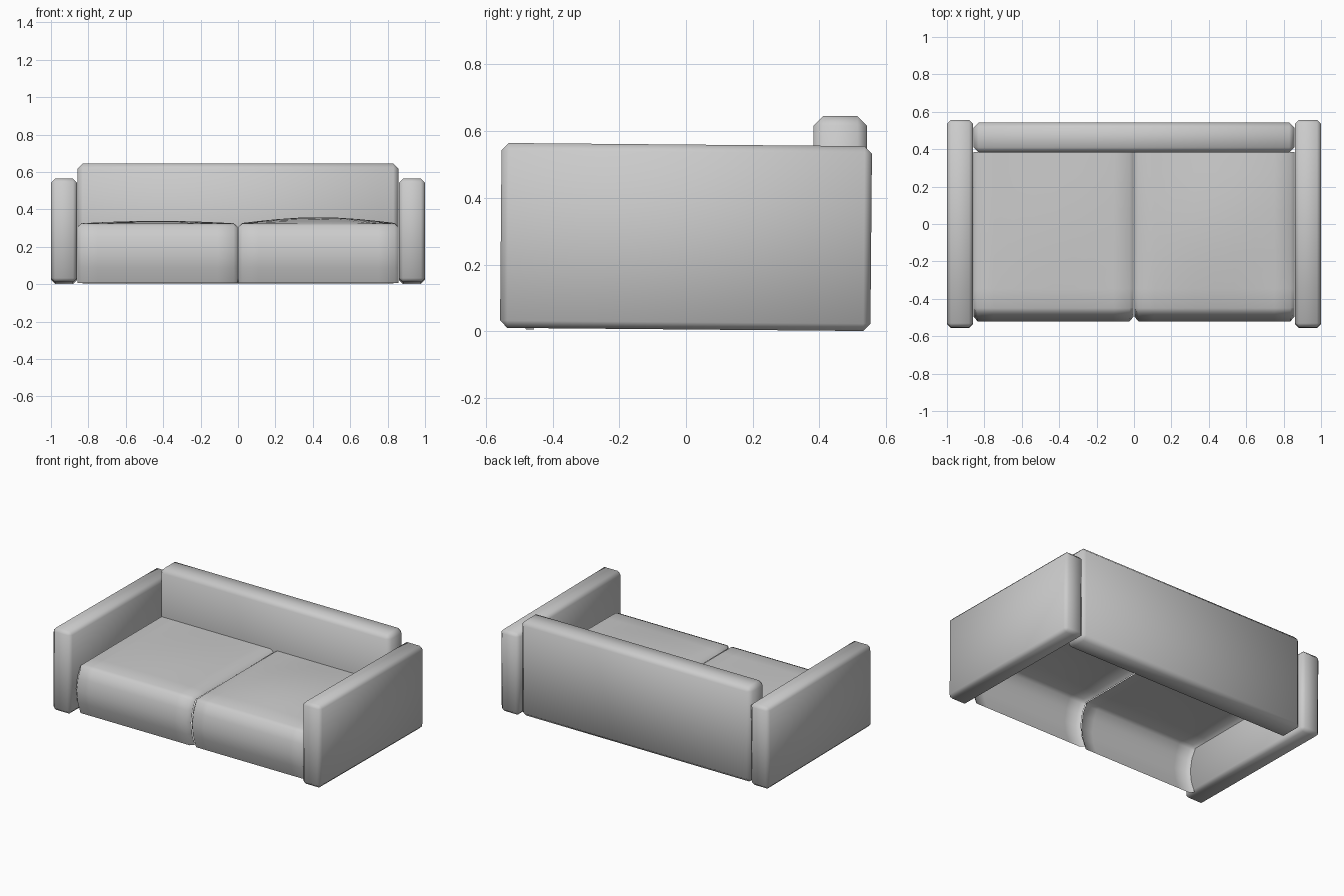
import bpy
import bmesh
from math import sin, pi, radians

cube = bpy.data.objects.get("Cube")
if cube:
    bpy.data.objects.remove(cube, do_unlink=True)

# One upholstery colour
fabric = bpy.data.materials.new("grey_fabric")
fabric.use_nodes = True
GREY = (0.6, 0.6, 0.6, 1)
fabric.diffuse_color = GREY
fabric.node_tree.nodes["Principled BSDF"].inputs["Base Color"].default_value = GREY


def finish(name, bm):
    mesh = bpy.data.meshes.new(name)
    bm.to_mesh(mesh)
    bm.free()
    mesh.materials.append(fabric)
    mesh.shade_smooth()
    obj = bpy.data.objects.new(name, mesh)
    bpy.context.collection.objects.link(obj)
    return obj


def padded_block(name, low, high, chamfer):
    """Box between two corners with soft chamfered edges."""
    bm = bmesh.new()
    bmesh.ops.create_cube(bm, size=1)
    size = [b - a for a, b in zip(low, high)]
    bmesh.ops.scale(bm, vec=size, verts=bm.verts)
    bmesh.ops.bevel(bm, geom=bm.edges[:], offset=chamfer, segments=1,
                    profile=0.5, affect='EDGES')
    obj = finish(name, bm)
    obj.location = [(a + b) / 2 for a, b in zip(low, high)]
    return obj


def cushion(name, x0, x1, puff):
    """Open-bottomed cover: domed top that rolls over a bulging front."""
    top = [(0.385 - 0.835 * k / 8, 0.325) for k in range(9)]
    front = [(-0.478, 0.312), (-0.505, 0.25), (-0.52, 0.17),
             (-0.51, 0.09), (-0.48, 0.006)]
    across = [0, 0.025] + [k / 8 for k in range(1, 8)] + [0.975, 1]
    bm = bmesh.new()
    rows = []
    for j, (y, z) in enumerate(top + front):
        row = []
        for u in across:
            rim = u in (0, 1)
            on_top = j < len(top)
            dome = puff * sin(pi * u) * sin(pi * j / 8) if on_top else 0
            dy = 0.025 if rim and not on_top else 0
            dz = -0.018 if rim and j <= len(top) else 0
            row.append(bm.verts.new((x0 + (x1 - x0) * u, y + dy, z + dome + dz)))
        rows.append(row)
    for a, b in zip(rows, rows[1:]):
        for i in range(len(across) - 1):
            bm.faces.new((a[i], b[i], b[i + 1], a[i + 1]))
    return finish(name, bm)


# Arms, tipped very slightly
for side, x0, x1 in (("left", 0.86, 1.0), ("right", -1.0, -0.86)):
    arm = padded_block(side + "_arm", (x0, -0.555, 0.006), (x1, 0.555, 0.56), 0.022)
    arm.rotation_euler.x = radians(-0.5)

# Backrest
padded_block("backrest", (-0.858, 0.382, 0.004), (0.858, 0.542, 0.645), 0.028)

# Seat cushions
cushion("left_cushion", 0.002, 0.858, 0.033)
cushion("right_cushion", -0.858, -0.002, 0.014)
